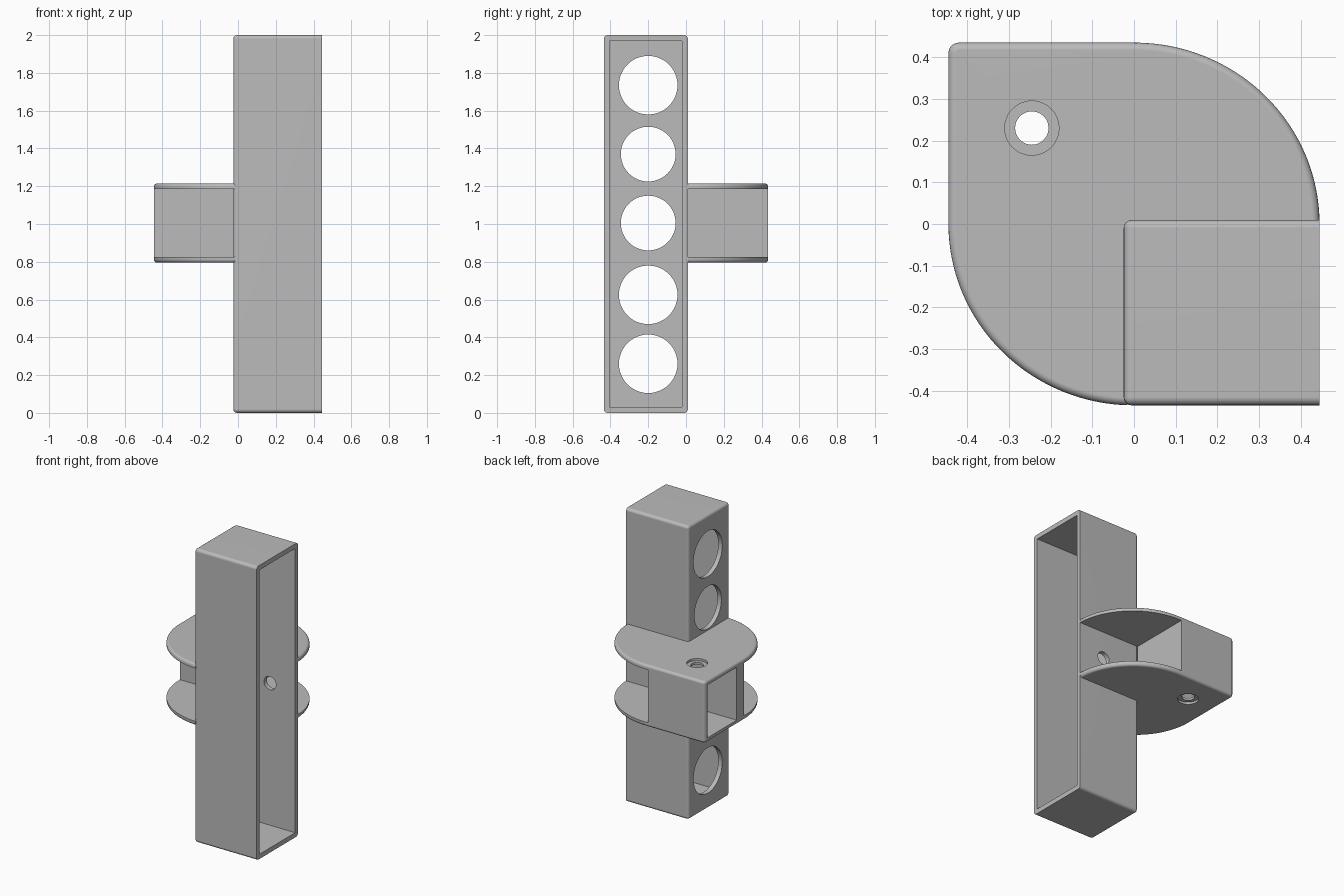
import bpy, bmesh, math
from mathutils import Matrix, Vector

if "Cube" in bpy.data.objects:
    bpy.data.objects.remove(bpy.data.objects["Cube"], do_unlink=True)

grey = bpy.data.materials.new("plain_grey")
grey.use_nodes = True
grey.diffuse_color = (0.5, 0.5, 0.5, 1)
grey.node_tree.nodes["Principled BSDF"].inputs["Base Color"].default_value = (0.5, 0.5, 0.5, 1)


def make(name, bm):
    bmesh.ops.recalc_face_normals(bm, faces=bm.faces)
    mesh = bpy.data.meshes.new(name)
    bm.to_mesh(mesh)
    bm.free()
    mesh.materials.append(grey)
    obj = bpy.data.objects.new(name, mesh)
    bpy.context.collection.objects.link(obj)
    return obj


def round_edges(bm, keep, radius):
    edges = [e for e in bm.edges if keep(*(v.co for v in e.verts))]
    bmesh.ops.bevel(bm, geom=edges, offset=radius, offset_type='OFFSET',
                    segments=4, profile=0.5, affect='EDGES')


def box(lo, hi):
    bm = bmesh.new()
    bmesh.ops.create_cube(bm, size=1)
    lo, hi = Vector(lo), Vector(hi)
    for v in bm.verts:
        v.co = Vector(lo[i] + (v.co[i] + 0.5) * (hi[i] - lo[i]) for i in range(3))
    return bm


def prism(points, z0, z1):
    bm = bmesh.new()
    face = bm.faces.new([bm.verts.new((x, y, z0)) for x, y in points])
    top = bmesh.ops.extrude_face_region(bm, geom=[face])["geom"]
    bmesh.ops.translate(bm, vec=(0, 0, z1 - z0),
                        verts=[g for g in top if isinstance(g, bmesh.types.BMVert)])
    return bm


def cylinder(centre, radius, length, axis):
    bm = bmesh.new()
    turn = {"X": Matrix.Rotation(math.pi / 2, 4, "Y"),
            "Y": Matrix.Rotation(math.pi / 2, 4, "X"), "Z": Matrix()}[axis]
    bmesh.ops.create_cone(bm, cap_ends=True, segments=48, radius1=radius, radius2=radius,
                          depth=length, matrix=Matrix.Translation(centre) @ turn)
    return bm


def arc(cx, cy, rx, ry, start, steps):
    angles = [math.radians(start + 90 * i / steps) for i in range(steps + 1)]
    return [(cx + rx * math.cos(a), cy + ry * math.sin(a)) for a in angles]


def carve(obj, cutters):
    # Subtract every cutter, bake the result, then drop the cutters
    helpers = [make("cutter", bm) for bm in cutters]
    for helper in helpers:
        helper.hide_render = True
        mod = obj.modifiers.new("cut", 'BOOLEAN')
        mod.operation, mod.solver, mod.object = 'DIFFERENCE', 'EXACT', helper
    graph = bpy.context.evaluated_depsgraph_get()
    baked = bpy.data.meshes.new_from_object(obj.evaluated_get(graph))
    obj.modifiers.clear()
    obj.data = baked
    for helper in helpers:
        bpy.data.objects.remove(helper, do_unlink=True)
    # Smooth fillets with flat walls
    bpy.ops.object.select_all(action='DESELECT')
    obj.select_set(True)
    bpy.context.view_layer.objects.active = obj
    bpy.ops.object.shade_smooth_by_angle(angle=math.radians(35))
    obj.modifiers.new("flat_walls", 'WEIGHTED_NORMAL').keep_sharp = True


# Tall channel, open on its left side, with rounded outer edges
X0, X1, Y0, Y1 = -0.025, 0.445, -0.435, 0.01
bm = box((X0, Y0, 0), (X1, Y1, 2))
round_edges(bm, lambda a, b: min(a.x, b.x) < X1 - 0.01, 0.02)
channel = make("channel", bm)
cuts = [box((X0 + 0.03, Y0 + 0.03, 0.032), (1, Y1 - 0.03, 1.968)),
        cylinder((0.255, Y1, 1), 0.045, 0.12, "Y")]
for z, r in ((0.26, 0.155), (0.625, 0.155), (1.005, 0.145), (1.37, 0.145), (1.735, 0.155)):
    cuts.append(cylinder((X0, -0.2, z), r, 0.12, "X"))
carve(channel, cuts)

# Hub: two round flanges joined by a hollow square block
Z0, Z1, WALL = 0.795, 1.215, 0.03
outline = (arc(0, 0, 0.445, 0.435, 0, 32) + arc(-0.42, 0.41, 0.025, 0.025, 90, 5)
           + arc(0, 0, 0.445, 0.435, 180, 32) + [(0.445, -0.435)])
bm = prism(outline, Z0, Z1)
round_edges(bm, lambda a, b: abs(a.z - b.z) < 0.001, 0.018)
hub = make("flanged_hub", bm)
gap = [(-0.02, 1), (-0.02, 0.01), (-1, 0.01), (-1, -1), (1, -1), (1, 1)]
cuts = [prism(gap, Z0 + WALL, Z1 - WALL),
        box((X0 + 0.01, -1, 0), (1, 0.003, 2)),
        box((-1, 0.09, Z0 + WALL), (-0.05, 0.405, Z1 - WALL)),
        cylinder((-0.245, 0.23, 1), 0.04, 1, "Z")]
# Shallow counterbores around the pin hole
for z in (Z0, Z1):
    cuts.append(cylinder((-0.245, 0.23, z), 0.065, 0.03, "Z"))
carve(hub, cuts)
